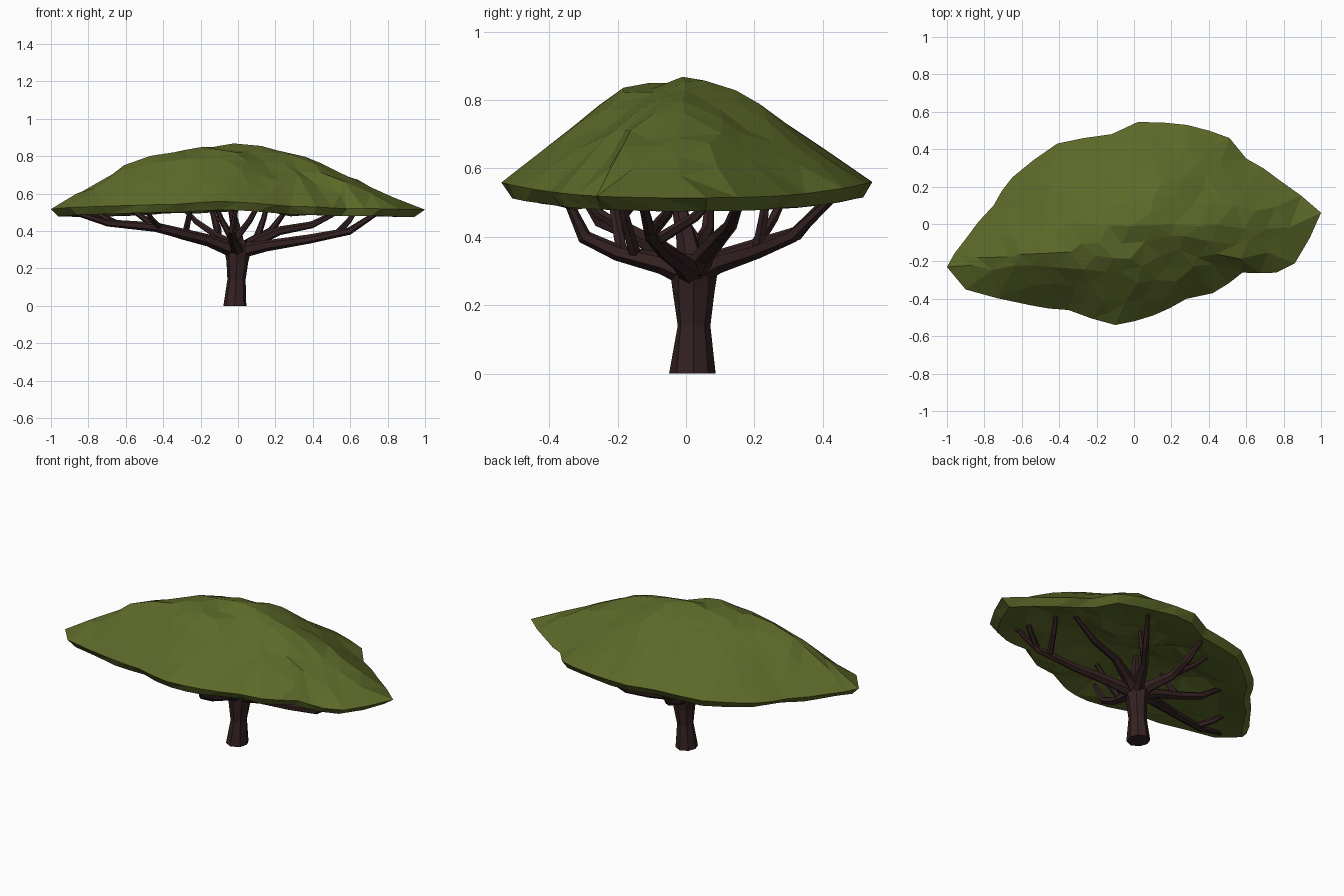
import bpy, bmesh, math, random
from mathutils import Vector, noise
from mathutils.geometry import delaunay_2d_cdt

if "Cube" in bpy.data.objects:
    bpy.data.objects.remove(bpy.data.objects["Cube"])

random.seed(4)


def material(name, rgb):
    m = bpy.data.materials.new(name)
    m.diffuse_color = (*rgb, 1)
    m.use_nodes = True
    m.node_tree.nodes["Principled BSDF"].inputs["Base Color"].default_value = m.diffuse_color
    return m


leaf = material("leaf green", (0.108, 0.141, 0.022))
bark = material("dark bark", (0.035, 0.0155, 0.016))


def finish(bm, name, mat):
    bmesh.ops.recalc_face_normals(bm, faces=bm.faces)
    me = bpy.data.meshes.new(name)
    bm.to_mesh(me)
    bm.free()
    me.materials.append(mat)
    ob = bpy.data.objects.new(name, me)
    bpy.context.collection.objects.link(ob)
    return ob


def bridge(bm, a, b):
    n = len(a)
    for i in range(n):
        j = (i + 1) % n
        bm.faces.new((a[i], a[j], b[j], b[i]))


# Faceted tube through points
def tube(name, P, radii, sides=6, level=False):
    bm = bmesh.new()
    rings = []
    for k, p in enumerate(P):
        d = (P[min(k + 1, len(P) - 1)] - P[max(k - 1, 0)]).normalized()
        side = Vector((-P[-1].y, P[-1].x, 0.02))
        u = Vector((1, 0, 0)) if level else d.cross(side).normalized()
        v = Vector((0, 1, 0)) if level else d.cross(u)
        ring = []
        for i in range(sides):
            a = 2 * math.pi * i / sides
            r = radii[k] * random.uniform(0.9, 1.1)
            ring.append(bm.verts.new(p + r * (math.cos(a) * u + math.sin(a) * v)))
        rings.append(ring)
    for a, b in zip(rings, rings[1:]):
        bridge(bm, a, b)
    bm.faces.new(rings[0])
    bm.faces.new(rings[-1])
    return finish(bm, name, bark)


# Trunk, flared at the foot and at the fork
tube("trunk", [Vector((-.018 + .05 * z, .022, z)) for z in (0, .14, .24, .29, .35)],
     (.066, .049, .058, .068, .045), 8, True)

fork = Vector((0, .02, .29))
limbs = {}


# Limb: leaves the fork, bends at an elbow, runs flat, then rises to its tip
def limb(name, elbow, tip, z=.515):
    e, t = Vector(elbow), Vector((*tip, z))
    near = fork.lerp(e, .4)
    near.z = fork.z + .5 * (e.z - fork.z)
    knee = e.lerp(t, .55)
    knee.z = e.z + .28 * (t.z - e.z)
    knee += Vector((random.uniform(-.02, .02), random.uniform(-.02, .02), 0))
    limbs[name] = [fork, near, e, knee, t]
    tube(name, limbs[name], (.042, .031, .024, .02, .012))


# Twig: leaves a limb at a joint number and rises to its tip
def twig(name, parent, joint, tip, z=.53):
    k = int(joint)
    s = limbs[parent][k].lerp(limbs[parent][k + 1], joint - k)
    t = Vector((*tip, z))
    m = s.lerp(t, .6)
    m.z -= .015
    tube(name, [s, m, t], (.019, .015, .011))


limb("right_limb", (.38, -.06, .355), (.77, -.13))
limb("right_back_limb", (.22, .1, .40), (.56, .16))
limb("back_right_limb", (.1, .21, .36), (.26, .43))
limb("back_left_limb", (-.11, .2, .37), (-.14, .42))
limb("left_limb", (-.3, .04, .38), (-.57, .07))
limb("left_front_limb", (-.44, -.18, .42), (-.88, -.29), .5)
limb("front_limb", (-.03, -.2, .355), (-.01, -.35))

twig("right_twig", "right_limb", 2.7, (.64, .1))
twig("right_low_twig", "right_limb", 3.1, (.76, -.02))
twig("back_right_twig", "back_right_limb", 2.0, (.16, .24), .56)
twig("back_left_twig", "back_left_limb", 2.0, (-.3, .29))
twig("left_twig", "left_limb", 1.9, (-.25, -.07), .56)
twig("left_front_twig", "left_front_limb", 1.9, (-.5, -.31))
twig("left_end_twig", "left_front_limb", 2.8, (-.78, -.13))
twig("front_right_twig", "front_limb", 1.6, (.12, -.2), .56)
twig("front_left_twig", "front_limb", 1.9, (-.13, -.22), .56)
tube("centre_limb", [fork, Vector((-.01, 0, .4)), Vector((-.05, -.04, .58))], (.045, .03, .014))

# Canopy outline seen from above
outline = [(1, .06), (.77, .24), (.6, .35), (.51, .46), (.28, .53), (.02, .545),
           (-.12, .48), (-.41, .43), (-.65, .25), (-.75, .1), (-.9, -.08),
           (-1, -.23), (-.9, -.35), (-.55, -.435), (-.35, -.46), (-.1, -.54),
           (.1, -.49), (.28, -.4), (.42, -.37), (.58, -.26), (.76, -.26), (.86, -.21)]
# Split long edges so the facets stay even
rim_pts = []
for p, q in zip(outline, outline[1:] + outline[:1]):
    p, q = Vector(p), Vector(q)
    rim_pts.append(p)
    if (q - p).length > .17:
        rim_pts.append(p.lerp(q, .5) * 1.01)
n = len(rim_pts)


# Distance from the middle as a fraction of the outline
def fraction(p):
    for i in range(n):
        a, b = rim_pts[i], rim_pts[(i + 1) % n]
        d = a.x * b.y - a.y * b.x
        u, v = (p.x * b.y - p.y * b.x) / d, (a.x * p.y - a.y * p.x) / d
        if u >= -1e-9 and v >= -1e-9:
            return u + v
    return 0


def canopy_z(x, y, t, under):
    rim = .49 + .045 * (abs(y) / .54) ** 3
    bump = noise.noise(Vector((x * 4, y * 5, 3.7 + 2 * under)))
    if under:
        return rim - .015 + .11 * max(0, .95 - t) + .025 * bump * min(1, 4 * (.97 - t))
    rim += .024
    fade = min(1, 3 * t) * (1 - t)
    left = .09 * max(0, min(1, -x * 2)) * fade * min(1, 2 * t)
    front = .10 * max(0, min(1, -y * 4 - .4)) * fade
    return rim + (.874 - rim) * (1 - t ** 1.45) + .05 * bump * fade + left + front


# One skin of the canopy: scattered points triangulated inside the rim
def skin(bm, scale, step, under):
    pts = [p * (scale if not under else scale * random.uniform(.98, 1.02)) for p in rim_pts]
    for r in range(-9, 10):
        for c in range(-14, 15):
            p = Vector(((c + .5 * (r % 2)) * step, r * step * .7))
            p += Vector((random.uniform(-.3, .3), random.uniform(-.25, .25))) * step
            if fraction(p) < scale - .1:
                pts.append(p)
    res = delaunay_2d_cdt(pts, [], [list(range(n))], 1, 1e-6)
    verts = []
    for i, p in enumerate(res[0]):
        t = fraction(p)
        z = canopy_z(p.x, p.y, min(t, 1), under)
        if i >= n:
            rough = .012 if p.y < -.1 or under else .005
            z += random.uniform(-rough, rough)
        verts.append(bm.verts.new((p.x, p.y, z)))
    for f in res[2]:
        bm.faces.new([verts[i] for i in f])
    return verts[:n]


bm = bmesh.new()
top_rim = skin(bm, 1, .115, 0)
low_rim = skin(bm, .95, .125, 1)
bridge(bm, top_rim, low_rim)
bmesh.ops.triangulate(bm, faces=[f for f in bm.faces if len(f.verts) > 3])
finish(bm, "canopy", leaf)
